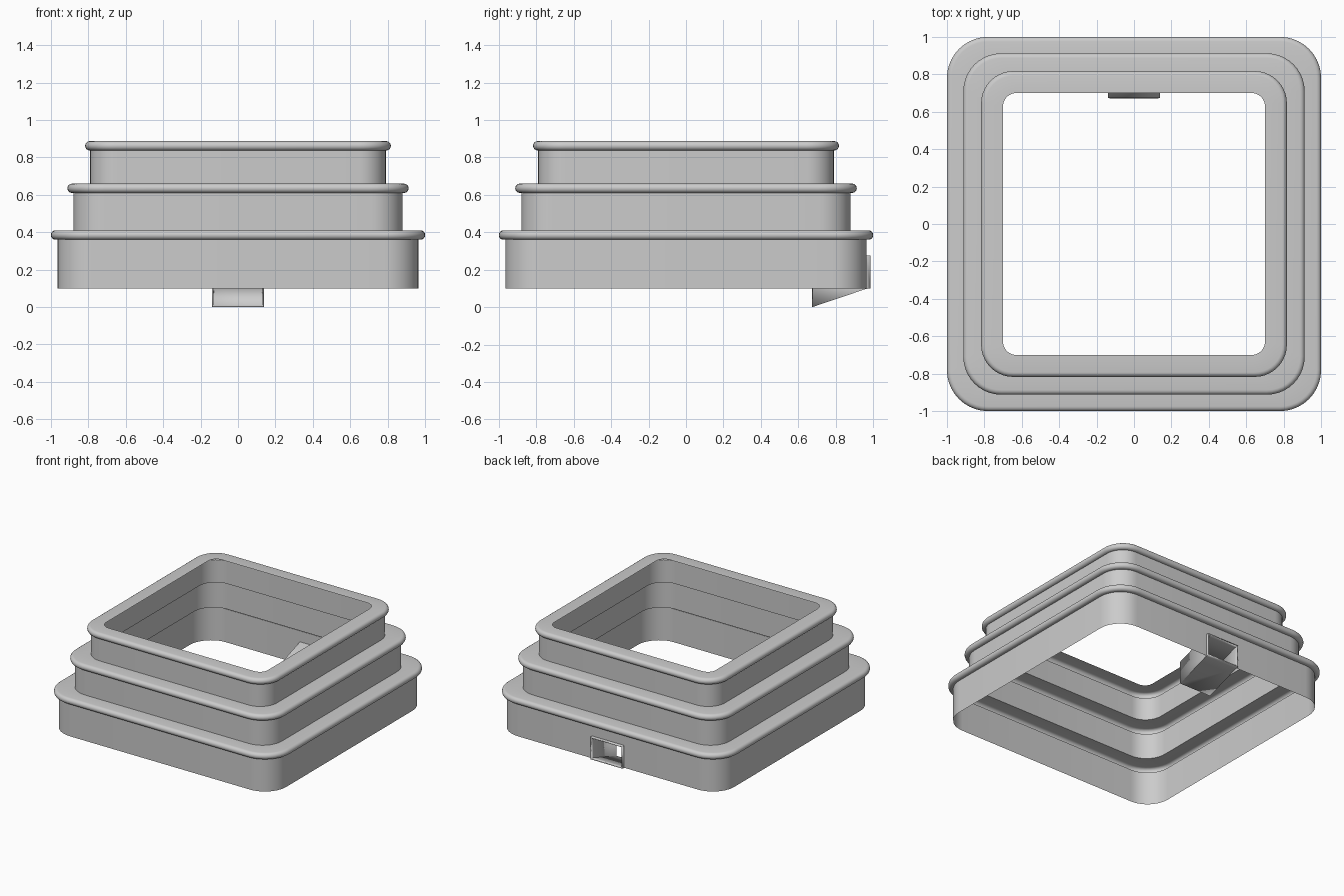
import bpy, bmesh, math

if "Cube" in bpy.data.objects:
    bpy.data.objects.remove(bpy.data.objects["Cube"])

CORNER_STEPS = 10


def loop(bm, half, centre, z):
    """Rounded square ring of vertices: half width, corner centre, height."""
    r = half - centre
    verts = []
    for q, (sx, sy) in enumerate([(1, 1), (-1, 1), (-1, -1), (1, -1)]):
        for i in range(CORNER_STEPS + 1):
            a = math.pi / 2 * (q + i / CORNER_STEPS)
            verts.append(bm.verts.new((sx * centre + r * math.cos(a),
                                       sy * centre + r * math.sin(a), z)))
    return verts


def bridge(bm, a, b):
    n = len(a)
    for i in range(n):
        j = (i + 1) % n
        bm.faces.new((a[i], a[j], b[j], b[i]))


def finish(bm, name):
    mesh = bpy.data.meshes.new(name)
    bm.to_mesh(mesh)
    bm.free()
    obj = bpy.data.objects.new(name, mesh)
    bpy.context.collection.objects.link(obj)
    bpy.context.view_layer.objects.active = obj
    obj.select_set(True)
    bpy.ops.object.shade_smooth_by_angle(angle=math.radians(35))
    obj.select_set(False)
    return obj


# Stepped shell: wall half width, rim half width, corner centre, bottom, top
tiers = [(0.965, 1.0, 0.78, 0.10, 0.41),
         (0.88, 0.912, 0.71, 0.41, 0.66),
         (0.79, 0.817, 0.645, 0.66, 0.887)]
profile = []
for wall, rim, c, z0, z1 in tiers:
    r = 0.025
    profile += [(wall, c, z0), (wall, c, z1 - 2 * r)]
    for i in range(9):
        a = -math.pi / 2 + math.pi * i / 8
        profile.append((rim - r + r * math.cos(a) + 0.0005, c, z1 - r + r * math.sin(a)))
profile.append((0.70, 0.63, 0.887))

bm = bmesh.new()
rings = [loop(bm, *p) for p in profile]
for a, b in zip(rings, rings[1:]):
    bridge(bm, a, b)

# Notch in the back wall for the chute
W, TOP = 0.138, 0.275
for co, no in [((W, 0, 0), (1, 0, 0)), ((-W, 0, 0), (1, 0, 0)), ((0, 0, TOP), (0, 0, 1))]:
    faces = [f for f in bm.faces if f.calc_center_median().y > 0.96
             and f.calc_center_median().z < 0.35 and abs(f.normal.y) > 0.99
             or f.calc_center_median().y > 0.96 and f.calc_center_median().z < 0.3]
    geom = set(faces)
    for f in faces:
        geom.update(f.edges)
        geom.update(f.verts)
    bmesh.ops.bisect_plane(bm, geom=list(geom), plane_co=co, plane_no=no)
hole = [f for f in bm.faces if f.calc_center_median().y > 0.95
        and abs(f.calc_center_median().x) < W and f.calc_center_median().z < TOP]
bmesh.ops.delete(bm, geom=hole, context='FACES')
bmesh.ops.recalc_face_normals(bm, faces=bm.faces)
finish(bm, "stepped_shell")

# Open chute sloping down and inwards from the back wall
bm = bmesh.new()
sections = []
for y, z0, z1 in [(0.985, 0.10, TOP), (0.962, 0.097, TOP), (0.675, 0.0, 0.178)]:
    sections.append([bm.verts.new(p) for p in
                     [(-W, y, z0), (W, y, z0), (W, y, z1), (-W, y, z1)]])
for a, b in zip(sections, sections[1:]):
    bridge(bm, a, b)
bmesh.ops.recalc_face_normals(bm, faces=bm.faces)
chute = finish(bm, "chute")
solid = chute.modifiers.new("thickness", 'SOLIDIFY')
solid.thickness = 0.012
solid.offset = -1
